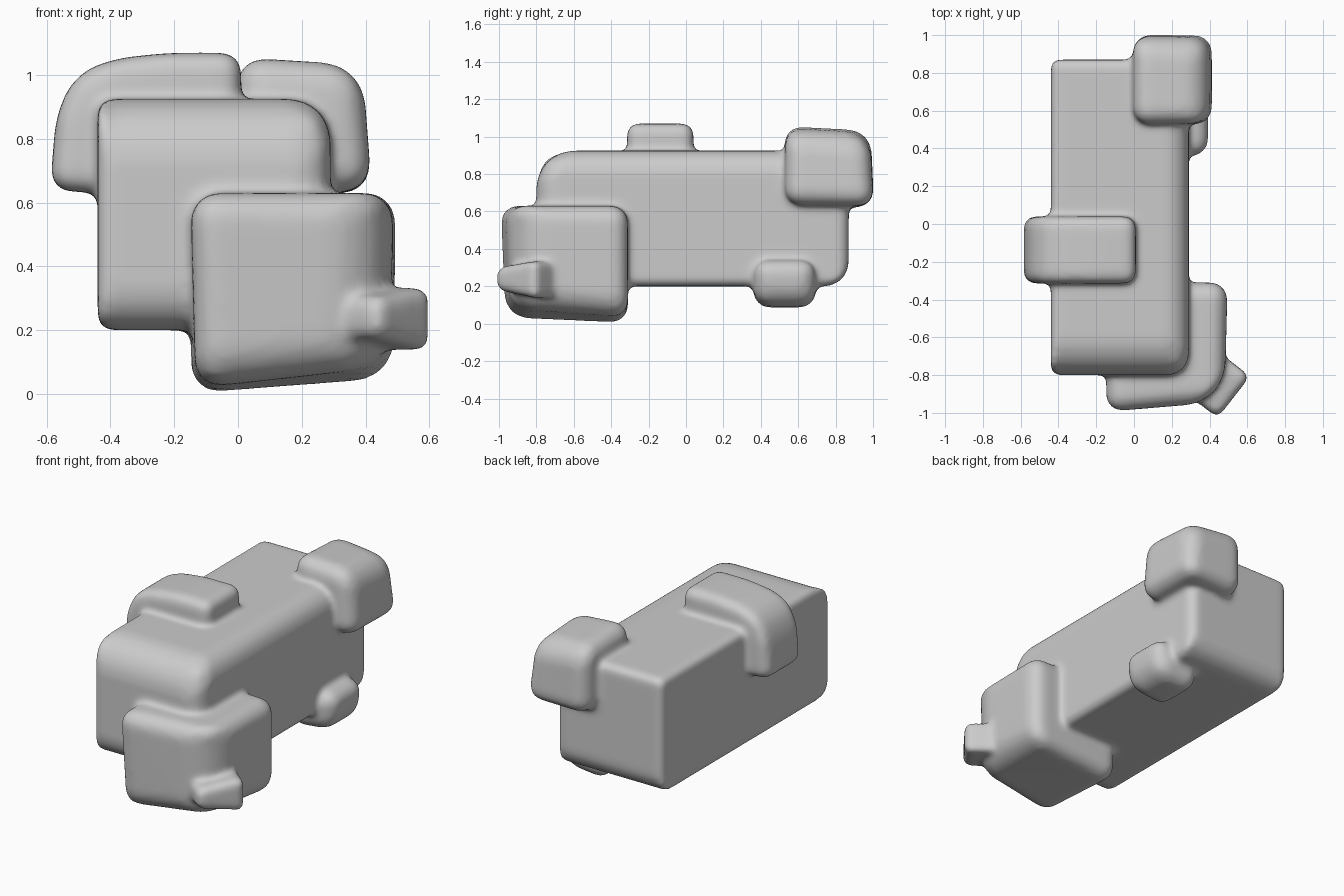
import bpy, bmesh
from mathutils import Vector

if "Cube" in bpy.data.objects:
    bpy.data.objects.remove(bpy.data.objects["Cube"])


def finish(name, bm, radii, base):
    """Turn a bmesh into an object whose edges are rounded by their own radius."""
    bmesh.ops.recalc_face_normals(bm, faces=bm.faces[:])
    top = max(radii.values(), default=base)
    top = max(top, base)
    layer = bm.edges.layers.float.new("bevel_weight_edge")
    sign = bm.verts.layers.float_vector.get("sign")
    for e in bm.edges:
        r = base
        if sign:
            mid = (e.verts[0][sign] + e.verts[1][sign]) / 2
            r = radii.get(tuple(round(c) for c in mid), base)
        e[layer] = r / top
    me = bpy.data.meshes.new(name)
    bm.to_mesh(me)
    bm.free()
    ob = bpy.data.objects.new(name, me)
    bpy.context.collection.objects.link(ob)
    bev = ob.modifiers.new("round", 'BEVEL')
    bev.limit_method = 'WEIGHT'
    bev.width = top
    bev.segments = 6
    return ob


def rounded_box(name, lo, hi, base, radii={}, shift={}):
    """Box between two corners; edges and corners are addressed by signs."""
    bm = bmesh.new()
    sign = bm.verts.layers.float_vector.new("sign")
    bmesh.ops.create_cube(bm, size=2)
    lo, hi = Vector(lo), Vector(hi)
    for v in bm.verts:
        s = v.co.copy()
        v[sign] = s
        v.co = Vector([lo[i] if s[i] < 0 else hi[i] for i in range(3)])
        v.co += Vector(shift.get(tuple(round(c) for c in s), (0, 0, 0)))
    return finish(name, bm, radii, base)


def slab(name, outline, y0, y1, base):
    """Outline in x, z extruded along y."""
    bm = bmesh.new()
    face = bm.faces.new([bm.verts.new((x, y0, z)) for x, z in outline])
    new = bmesh.ops.extrude_face_region(bm, geom=[face])["geom"]
    for g in new:
        if isinstance(g, bmesh.types.BMVert):
            g.co.y = y1
    return finish(name, bm, {}, base)


# Long main block
body = rounded_box("body", (-.44, -.80, .20), (.29, .87, .925), .045, {
    (0, -1, 1): .2, (1, 0, 1): .13, (1, -1, 0): .11,
    (0, 1, -1): .13, (0, -1, -1): .14, (1, 1, 0): .06})

parts = [
    # Large lump on the front right corner
    rounded_box("front_lump", (-.15, -1, 0), (.515, -.31, .63), .09,
                {(1, -1, 0): .2, (1, 0, -1): .12, (0, -1, -1): .12},
                {(1, -1, -1): (-.05, .06, .10), (1, -1, 1): (-.03, .06, 0),
                 (-1, -1, -1): (.02, .03, .02), (1, 1, -1): (-.02, 0, .04),
                 (1, 1, 1): (-.02, 0, 0)}),
    # Block over the rear right top corner
    rounded_box("rear_lump", (-.005, .525, .62), (.41, 1.0, 1.06), .09,
                {(1, 0, 1): .12, (0, 1, 1): .12},
                {(1, 1, 1): (-.02, -.03, -.05), (1, -1, 1): (-.02, .01, -.02),
                 (-1, 1, 1): (0, 0, -.02), (1, 1, -1): (.01, .01, .01),
                 (1, -1, -1): (.01, 0, .02)}),
    # Lug under the right edge
    rounded_box("lower_lug", (.08, .355, .08), (.40, .70, .34), .085,
                {(1, 0, -1): .11},
                {(1, -1, -1): (-.02, .02, .02), (1, 1, -1): (-.02, -.02, .02)}),
    # Saddle wrapping the left top edge
    slab("saddle", [(-.59, .64), (-.57, .88), (-.51, 1.0), (-.40, 1.05),
                    (-.22, 1.07), (.01, 1.07), (.01, .80), (-.30, .62)],
         -.315, .04, .08),
]

# Small nub, turned towards the front right
nub = rounded_box("nub", (-.16, -.14, -.105), (.125, .14, .105), .04, {},
                  {(1, -1, 1): (0, 0, -.04), (1, -1, -1): (0, 0, .05),
                   (-1, -1, 1): (0, 0, -.03), (-1, -1, -1): (0, 0, .04)})
nub.location = (.43, -.84, .235)
nub.rotation_euler.z = -.66
parts.append(nub)

# Fuse everything and melt the seams together
for p in parts:
    b = body.modifiers.new("fuse", 'BOOLEAN')
    b.operation = 'UNION'
    b.solver = 'EXACT'
    b.object = p
    p.hide_render = True
    p.hide_set(True)
rm = body.modifiers.new("even_skin", 'REMESH')
rm.mode = 'VOXEL'
rm.voxel_size = .016
rm.use_smooth_shade = True
sm = body.modifiers.new("melt", 'SMOOTH')
sm.factor = .5
sm.iterations = 10
